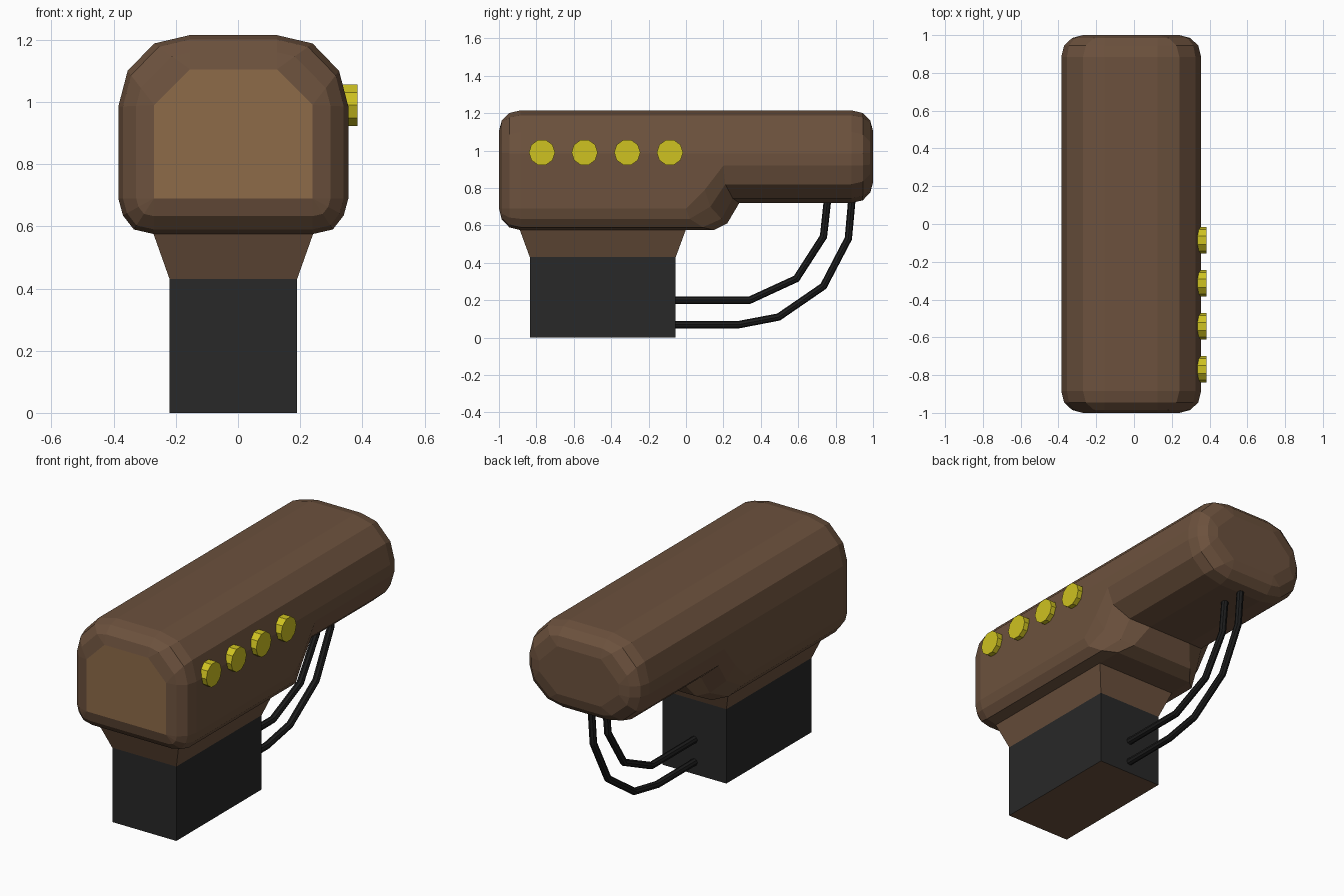
import bpy, bmesh
from mathutils import Vector

if "Cube" in bpy.data.objects:
    bpy.data.objects.remove(bpy.data.objects["Cube"])

CX = -0.015  # the model's own middle line


def material(name, r, g, b):
    m = bpy.data.materials.new(name)
    m.diffuse_color = (r, g, b, 1)
    m.use_nodes = True
    m.node_tree.nodes["Principled BSDF"].inputs["Base Color"].default_value = m.diffuse_color
    return m


BROWN = material("brown", 0.15, 0.083, 0.047)
TAN = material("tan", 0.27, 0.145, 0.066)
YELLOW = material("yellow", 0.62, 0.54, 0.015)
DARK = material("dark", 0.021, 0.021, 0.021)
BLACK = material("black", 0.012, 0.012, 0.012)


def loft(name, rings, mats):
    """Skin closed rings of equal length, with capped ends."""
    bm = bmesh.new()
    loops = [[bm.verts.new(p) for p in ring] for ring in rings]
    n = len(rings[0])
    for a, b in zip(loops, loops[1:]):
        for i in range(n):
            j = (i + 1) % n
            bm.faces.new((a[i], a[j], b[j], b[i]))
    first = bm.faces.new(loops[0])
    bm.faces.new(loops[-1][::-1])
    first.material_index = len(mats) - 1
    bmesh.ops.remove_doubles(bm, verts=bm.verts, dist=0.0005)
    bmesh.ops.recalc_face_normals(bm, faces=bm.faces)
    me = bpy.data.meshes.new(name)
    bm.to_mesh(me)
    bm.free()
    for m in mats:
        me.materials.append(m)
    ob = bpy.data.objects.new(name, me)
    bpy.context.collection.objects.link(ob)
    return ob


# Half cross-sections (half width, z), bottom to top: outer skin and flat end cap
top_out = [(.37, .985), (.34, 1.1), (.255, 1.188), (.14, 1.215)]
top_cap = [(.255, .99), (.255, .99), (.14, 1.105), (.14, 1.105)]
front_out = [(.255, .575), (.32, .59), (.355, .635), (.37, .69)] + top_out
front_cap = [(.255, .69)] * 4 + top_cap
rear_out = [(.14, .72), (.255, .745), (.34, .82), (.37, .92)] + top_out
rear_cap = [(.14, .83), (.14, .83), (.255, .93), (.255, .93)] + top_cap
step_out = [(.2, .61), (.27, .635), (.335, .70), (.37, .79)] + top_out


def body_ring(outer, cap, ys, t):
    half = [(c[0] + (o[0] - c[0]) * t, y, c[1] + (o[1] - c[1]) * t)
            for o, c, y in zip(outer, cap, ys)]
    return ([(CX + w, y, z) for w, y, z in half] +
            [(CX - w, y, z) for w, y, z in reversed(half)])


# Body: rounded front, stepped underside, rounded rear
EDGE = [(0, 0), (.015, .5), (.055, .87), (.115, 1)]
rings = [body_ring(front_out, front_cap, [-1 + d] * 8, t) for d, t in EDGE]
rings.append(body_ring(front_out, front_cap, [.15, .09, .02, 0, 0, 0, 0, 0], 1))
rings.append(body_ring(step_out, front_cap, [.22, .19, .13, .1, .1, .1, .1, .1], 1))
rings.append(body_ring(rear_out, rear_cap, [.285, .25, .21, .2, .2, .2, .2, .2], 1))
rings += [body_ring(rear_out, rear_cap, [1 - d] * 8, t) for d, t in reversed(EDGE)]
loft("body", rings, [BROWN, TAN])


def rect(hx, y0, y1, z):
    return [(CX - hx, y0, z), (CX + hx, y0, z), (CX + hx, y1, z), (CX - hx, y1, z)]


# Tapered neck and base block (brown underside)
loft("neck", [rect(.205, -.835, -.055, .43), rect(.26, -.892, .002, .585)], [BROWN])
loft("base", [rect(.205, -.835, -.055, 0), rect(.205, -.835, -.055, .43)], [DARK, BROWN])

# Row of side buttons
for i in range(4):
    bpy.ops.mesh.primitive_cylinder_add(
        vertices=10, radius=.07, depth=.07,
        location=(.35, -.77 + i * .228, .99), rotation=(0, 1.5708, 0))
    ob = bpy.context.object
    ob.name = f"button_{i + 1}"
    ob.data.materials.append(YELLOW)


# Two cables from the base up to the barrel
def cable(name, path):
    cu = bpy.data.curves.new(name, 'CURVE')
    cu.dimensions = '3D'
    cu.bevel_depth = .02
    cu.bevel_resolution = 2
    cu.use_fill_caps = True
    sp = cu.splines.new('POLY')
    sp.points.add(len(path) - 1)
    for p, (y, z) in zip(sp.points, path):
        p.co = (CX, y, z, 1)
    sp.use_smooth = False
    cu.materials.append(BLACK)
    bpy.context.collection.objects.link(bpy.data.objects.new(name, cu))


cable("upper_cable", [(-.07, .2), (.34, .2), (.59, .315), (.735, .54), (.757, .74)])
cable("lower_cable", [(-.07, .07), (.285, .07), (.495, .11), (.735, .275),
                      (.868, .53), (.887, .74)])
